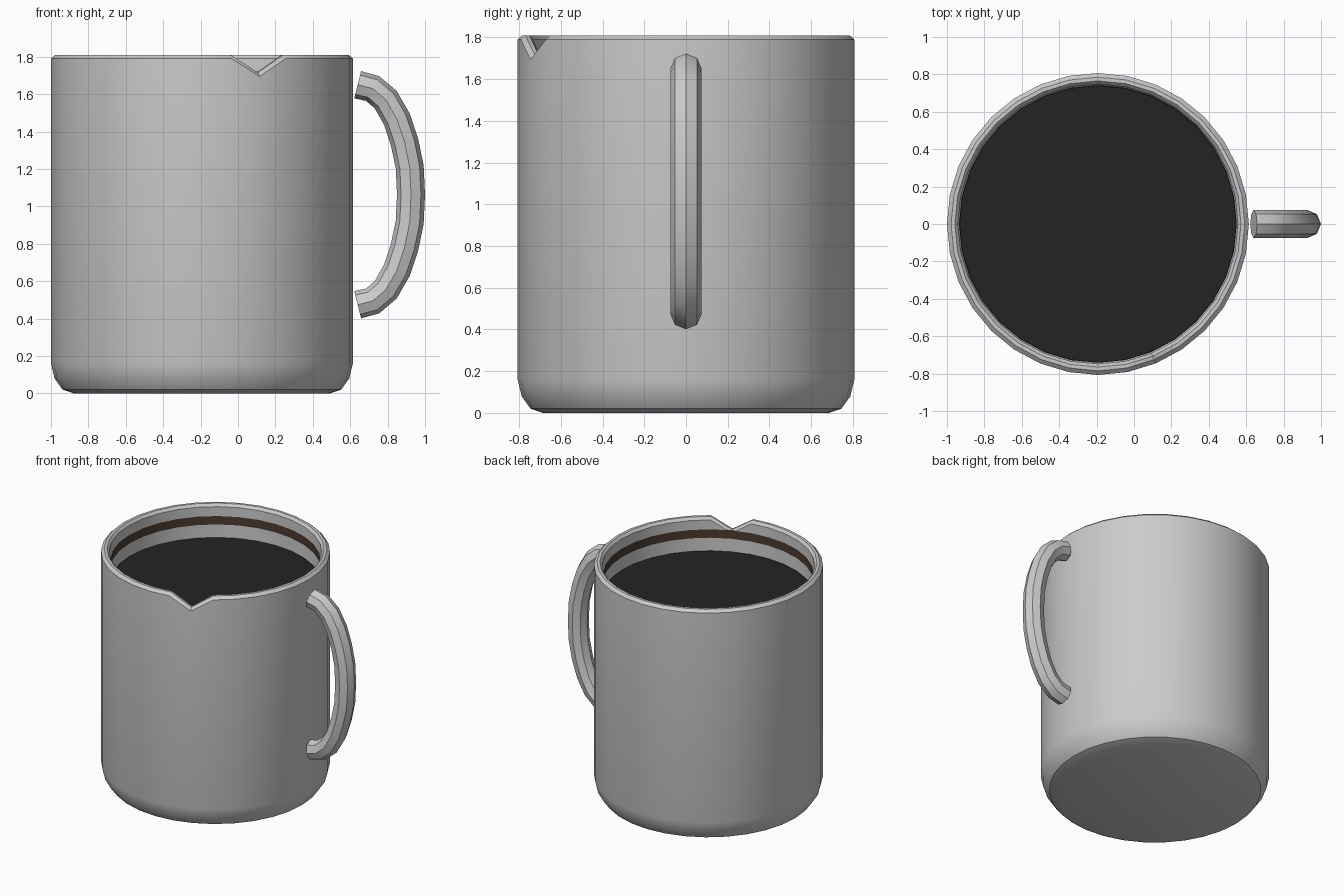
import bpy, bmesh, math
from mathutils import Vector

if "Cube" in bpy.data.objects:
    bpy.data.objects.remove(bpy.data.objects["Cube"])

SIDES = 32
CX = -0.193          # mug axis


def mesh_from_rings(name, rings, caps=True, color=None, fix_normals=False):
    """Join successive closed rings of points with quads, optionally capping the ends."""
    bm = bmesh.new()
    loops = [[bm.verts.new(p) for p in ring] for ring in rings]
    n = len(loops[0])
    for a, b in zip(loops, loops[1:]):
        for i in range(n):
            j = (i + 1) % n
            bm.faces.new((a[i], a[j], b[j], b[i]))
    if caps:
        bm.faces.new(loops[0][::-1])
        bm.faces.new(loops[-1])
    if fix_normals:
        bmesh.ops.recalc_face_normals(bm, faces=bm.faces)
    me = bpy.data.meshes.new(name)
    bm.to_mesh(me)
    bm.free()
    ob = bpy.data.objects.new(name, me)
    bpy.context.collection.objects.link(ob)
    if color:
        mat = bpy.data.materials.new(name + "_colour")
        mat.diffuse_color = color
        mat.use_nodes = True
        mat.node_tree.nodes["Principled BSDF"].inputs["Base Color"].default_value = mat.diffuse_color
        me.materials.append(mat)
    bpy.ops.object.select_all(action='DESELECT')
    ob.select_set(True)
    bpy.context.view_layer.objects.active = ob
    bpy.ops.object.shade_smooth_by_angle(angle=math.radians(35))
    return ob


def circle(r, z):
    return [Vector((CX + r * math.cos(2 * math.pi * i / SIDES),
                    r * math.sin(2 * math.pi * i / SIDES), z)) for i in range(SIDES)]


# mug body: outside wall, rim, inside wall and inner floor
profile = [(0.685, 0.0), (0.745, 0.02), (0.788, 0.08), (0.807, 0.16),
           (0.807, 1.79), (0.785, 1.81), (0.765, 1.81), (0.748, 1.79),
           (0.745, 0.18), (0.72, 0.11), (0.66, 0.08)]
rings = [circle(r, z) for r, z in profile]
# chip in the rim: one column of rim points pushed down
CHIP = SIDES - 6
for ring in rings[4:8]:
    ring[CHIP].z -= 0.095
mesh_from_rings("mug_body", rings)

# dried stain band and coffee surface
mesh_from_rings("coffee_stain", [circle(0.741, 1.72), circle(0.741, 1.655)],
                caps=False, color=(0.075, 0.045, 0.03, 1))
mesh_from_rings("coffee", [circle(0.742, 1.54), circle(0.74, 1.555)],
                color=(0.018, 0.017, 0.015, 1))

# handle: octagonal tube swept along a path mirrored about its middle height
MID = 1.062
half = [(0.64, 0.588), (0.72, 0.568), (0.79, 0.508), (0.85, 0.403),
        (0.89, 0.283), (0.918, 0.148)]
path = [(x, MID + h) for x, h in half] + [(0.925, MID)] + [(x, MID - h) for x, h in half[::-1]]
path = [Vector((x, 0, z)) for x, z in path]
side = Vector((0, 1, 0))
tube = []
for k, p in enumerate(path):
    t = (path[min(k + 1, len(path) - 1)] - path[max(k - 1, 0)]).normalized()
    out = t.cross(side)
    tube.append([p + 0.075 * (math.cos(a) * out + math.sin(a) * side)
                 for a in (math.pi / 4 * i for i in range(8))])
handle = mesh_from_rings("handle", tube, fix_normals=True)
handle.select_set(True)
bpy.ops.object.shade_smooth_by_angle(angle=math.radians(50))
